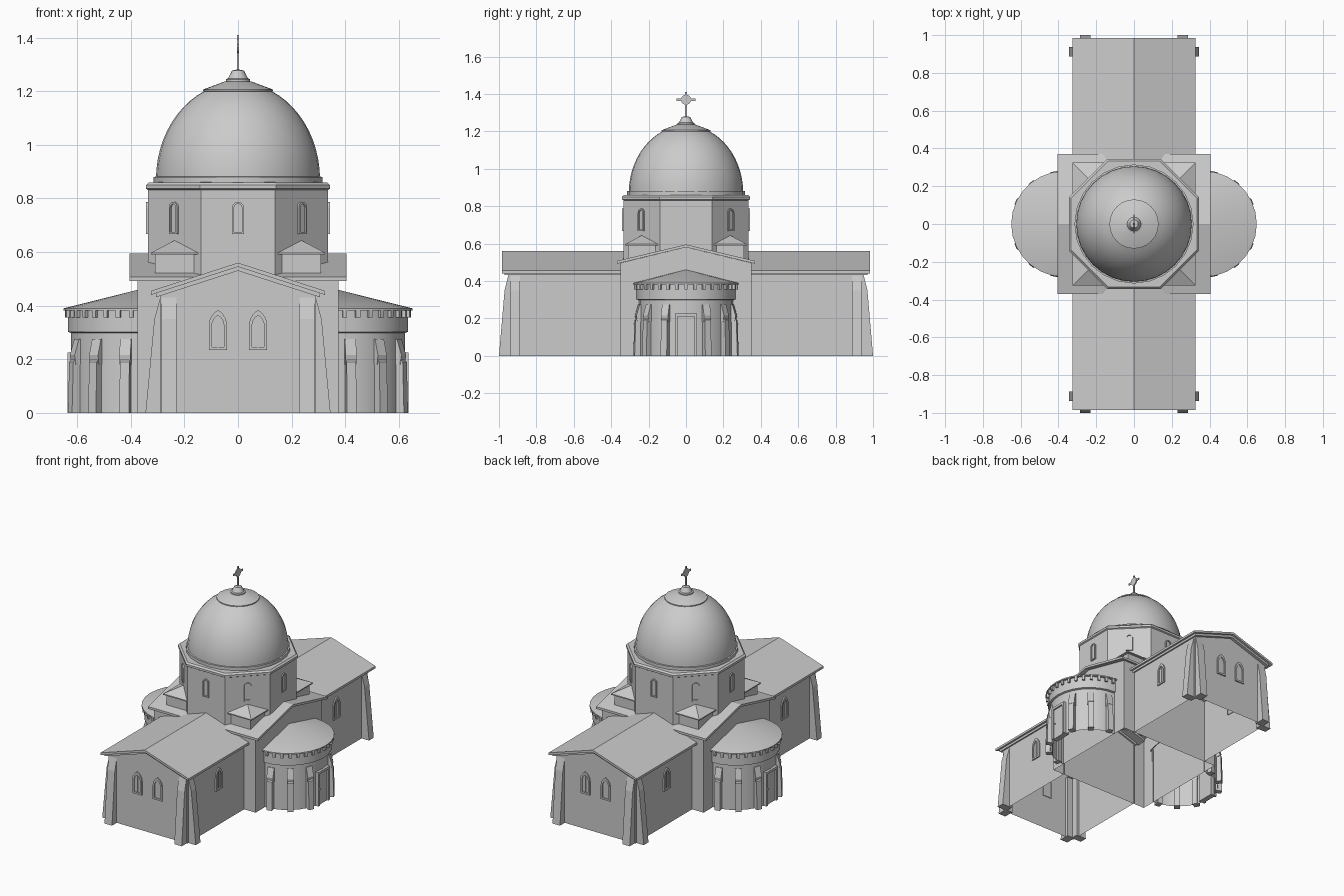
import bpy, bmesh
from math import sin, cos, pi, radians
from mathutils import Matrix, Vector

if "Cube" in bpy.data.objects:
    bpy.data.objects.remove(bpy.data.objects["Cube"])


def loft(name, loops, matrix=Matrix(), ring=True, cap_start=True, cap_end=True, drop=None, smooth=False):
    """Bridge matching point loops, optionally cap them and drop unwanted faces."""
    bm = bmesh.new()
    rows = [[bm.verts.new(p) for p in loop] for loop in loops]
    n = len(rows[0])
    for a, b in zip(rows, rows[1:]):
        for i in range(n if ring else n - 1):
            j = (i + 1) % n
            bm.faces.new((a[i], a[j], b[j], b[i]))
    if cap_start:
        bm.faces.new(rows[0])
    if cap_end:
        bm.faces.new(rows[-1])
    bmesh.ops.remove_doubles(bm, verts=bm.verts[:], dist=0.00005)
    bmesh.ops.recalc_face_normals(bm, faces=bm.faces[:])
    if drop:
        unwanted = [f for f in bm.faces if drop(f.calc_center_median())]
        bmesh.ops.delete(bm, geom=unwanted, context='FACES')
    mesh = bpy.data.meshes.new(name)
    bm.to_mesh(mesh)
    bm.free()
    obj = bpy.data.objects.new(name, mesh)
    obj.matrix_world = matrix
    bpy.context.collection.objects.link(obj)
    if smooth:
        bpy.ops.object.select_all(action='DESELECT')
        obj.select_set(True)
        bpy.context.view_layer.objects.active = obj
        bpy.ops.object.shade_smooth_by_angle(angle=radians(30))
    return obj


def prism(name, outline, lo, hi, axis='Y', matrix=Matrix(), **kw):
    """Extrude an upright outline along X or Y."""
    def loop(t):
        return [(t, u, v) if axis == 'X' else (u, t, v) for u, v in outline]
    return loft(name, [loop(lo), loop(hi)], matrix, **kw)


def box(name, x, y, z, matrix=Matrix()):
    outline = [(x[0], z[0]), (x[1], z[0]), (x[1], z[1]), (x[0], z[1])]
    return prism(name, outline, y[0], y[1], 'Y', matrix)


def revolve(name, profile, steps, start=0, sweep=2 * pi, matrix=Matrix(), **kw):
    full = sweep > 6
    angles = [start + sweep * i / steps for i in range(steps if full else steps + 1)]
    loops = [[(r * cos(a), r * sin(a), z) for a in angles] for r, z in profile]
    return loft(name, loops, matrix, ring=full, cap_start=False, cap_end=False, **kw)


def facing(angle, center=(0, 0, 0)):
    """Frame whose Y axis points outward; zero degrees is +y."""
    return Matrix.Translation(Vector(center)) @ Matrix.Rotation(radians(angle), 4, 'Z')


def arch(w, base, spring, pointed):
    """Window outline with a pointed or round head."""
    if pointed:
        right = [(-w + 2 * w * cos(a), spring + 2 * w * sin(a)) for a in (radians(12 * i) for i in range(6))]
    else:
        right = [(w * cos(a), spring + w * sin(a)) for a in (radians(18 * i) for i in range(6))]
    left = [(-u, v) for u, v in reversed(right[:-1])]
    return [(w, base)] + right + left + [(-w, base)]


def window(name, x, wall, w, base, spring, pointed, matrix):
    outer = arch(w, base, spring, pointed)
    inner = arch(w * 0.66, base + w * 0.34, spring, pointed)
    steps = [(outer, -0.004), (outer, 0.008), (inner, 0.008), (inner, 0.001)]
    loops = [[(x + u, wall + d, v) for u, v in line] for line, d in steps]
    loft(name, loops, matrix, cap_start=False)
    if pointed:
        box(name + "_mullion", (x - 0.002, x + 0.002), (wall, wall + 0.004), (base + w * 0.34, spring + w), matrix)


def chevron(half, eave, ridge, thick):
    return [(-half, eave), (0, ridge), (half, eave),
            (half, eave - thick), (0, ridge - thick), (-half, eave - thick)]


def gable(half, eave, ridge):
    return [(-half, 0), (half, 0), (half, eave), (0, ridge), (-half, eave)]


# Nave arms, front and back
WALL_X, WALL_Y = 0.29, 0.95
for side, turn in (("front", 180), ("back", 0)):
    m = facing(turn)
    prism(side + "_nave_walls", gable(WALL_X, 0.441, 0.535), 0.34, WALL_Y, matrix=m,
          drop=lambda c: c.z < 0.01 or c.y < 0.35)
    prism(side + "_nave_roof", chevron(0.325, 0.455, 0.56, 0.015), 0.28, 0.985, matrix=m)
    prism(side + "_nave_fascia", chevron(0.305, 0.4465, 0.545, 0.015), 0.34, 0.97, matrix=m)
    for s in (-1, 1):
        # Gable buttresses and windows
        leaning = [(0.93, 0), (1.0, 0), (0.97, 0.35), (WALL_Y, 0.43), (0.93, 0.43)]
        a, b = sorted((s * 0.23, s * 0.285))
        prism(side + "_gable_buttress", leaning, a, b, 'X', m)
        window(side + "_gable_window", s * 0.075, WALL_Y, 0.034, 0.235, 0.325, True, m)
        # Side buttresses and windows
        leaning = [(s * 0.27, 0), (s * 0.345, 0), (s * 0.312, 0.35), (s * WALL_X, 0.43), (s * 0.27, 0.43)]
        prism(side + "_side_buttress", leaning, 0.888, 0.938, 'Y', m)
        flank = m @ facing(-90 * s)
        window(side + "_side_window", s * 0.62, WALL_X, 0.034, 0.235, 0.325, True, flank)

# Crossing with its gables to the left and right
prism("crossing_walls", gable(0.35, 0.496, 0.58), -0.375, 0.375, 'X', drop=lambda c: c.z < 0.01)
prism("crossing_roof", chevron(0.37, 0.507, 0.595, 0.015), -0.405, 0.405, 'X')

# Corner blocks with pyramid roofs
for sx in (-1, 1):
    for sy in (-1, 1):
        m = Matrix.Translation((sx * 0.23, sy * 0.23, 0))
        box("corner_block", (-0.08, 0.08), (-0.08, 0.08), (0.48, 0.595), m)
        corner = 0.095 * 2 ** 0.5
        revolve("corner_block_roof", [(0, 0.59), (corner, 0.59), (corner, 0.597), (0, 0.647)],
                4, start=pi / 4, matrix=m)

# Octagonal drum, cornice and round-headed windows
OCT = 1 / cos(pi / 8)
revolve("drum", [(0.335 * OCT, 0.5), (0.335 * OCT, 0.835)], 8, start=pi / 8)
cornice = [(0.333, 0.83), (0.343, 0.836), (0.343, 0.85), (0.333, 0.86), (0.0, 0.862)]
revolve("drum_cornice", [(r * OCT, z) for r, z in cornice], 8, start=pi / 8)
for i in range(8):
    window("drum_window", 0, 0.335, 0.022, 0.668, 0.765, False, facing(45 * i))

# Dome, cap and finial
revolve("dome_base_ring", [(0.3, 0.858), (0.315, 0.858), (0.315, 0.88), (0.3, 0.882)], 24, smooth=True)
shell = [(0.306 * cos(a), 0.87 + 0.362 * sin(a)) for a in (radians(6 * i) for i in range(12))]
revolve("dome", shell, 32, smooth=True)
revolve("dome_cap", [(0.12, 1.198), (0.13, 1.2), (0.13, 1.206), (0.05, 1.236), (0, 1.24)], 24, smooth=True)
revolve("finial", [(0.045, 1.232), (0.045, 1.244), (0.037, 1.248), (0.022, 1.277), (0, 1.281)], 16, smooth=True)

# Thin cross with a round centre
box("cross_shaft", (-0.003, 0.003), (-0.006, 0.006), (1.275, 1.41))
box("cross_arms", (-0.003, 0.003), (-0.05, 0.05), (1.363, 1.375))
disc = [(0.027 * cos(pi * i / 8), 1.369 + 0.027 * sin(pi * i / 8)) for i in range(16)]
prism("cross_disc", disc, -0.004, 0.004, 'X')

# Half-round apses, right and left
for side, turn in (("right", 90), ("left", -90)):
    m = facing(turn, (0.37 if turn < 0 else -0.37, 0, 0))
    half = dict(steps=14, start=0, sweep=pi, matrix=m, smooth=True)
    revolve(side + "_apse_wall", [(0.252, 0), (0.252, 0.38)], **half)
    revolve(side + "_apse_band", [(0.252, 0.298), (0.264, 0.302), (0.264, 0.385)], **half)
    revolve(side + "_apse_roof", [(0.25, 0.382), (0.28, 0.382), (0.28, 0.39), (0, 0.46)], **half)
    for i in range(-8, 9):
        box(side + "_apse_corbel", (-0.008, 0.008), (0.255, 0.276), (0.355, 0.383), m @ facing(10.5 * i))
    # Stepped buttresses
    lower = [(0.24, 0), (0.283, 0), (0.278, 0.19), (0.262, 0.205), (0.24, 0.205)]
    upper = [(0.24, 0.18), (0.268, 0.18), (0.274, 0.215), (0.256, 0.275), (0.24, 0.275)]
    for angle in (-79, -52, -25, 25, 52, 79):
        prism(side + "_apse_buttress", lower, -0.018, 0.018, 'X', m @ facing(angle))
        prism(side + "_apse_buttress_top", upper, -0.021, 0.021, 'X', m @ facing(angle))
    # Door and frame
    for s in (-1, 1):
        a, b = sorted((s * 0.045, s * 0.06))
        box(side + "_door_jamb", (a, b), (0.22, 0.266), (0, 0.225), m)
    box(side + "_door_lintel", (-0.06, 0.06), (0.22, 0.266), (0.21, 0.226), m)
    box(side + "_door", (-0.046, 0.046), (0.22, 0.256), (0, 0.212), m)
    box(side + "_door_handle", (0.03, 0.036), (0.25, 0.262), (0.1, 0.108), m)
